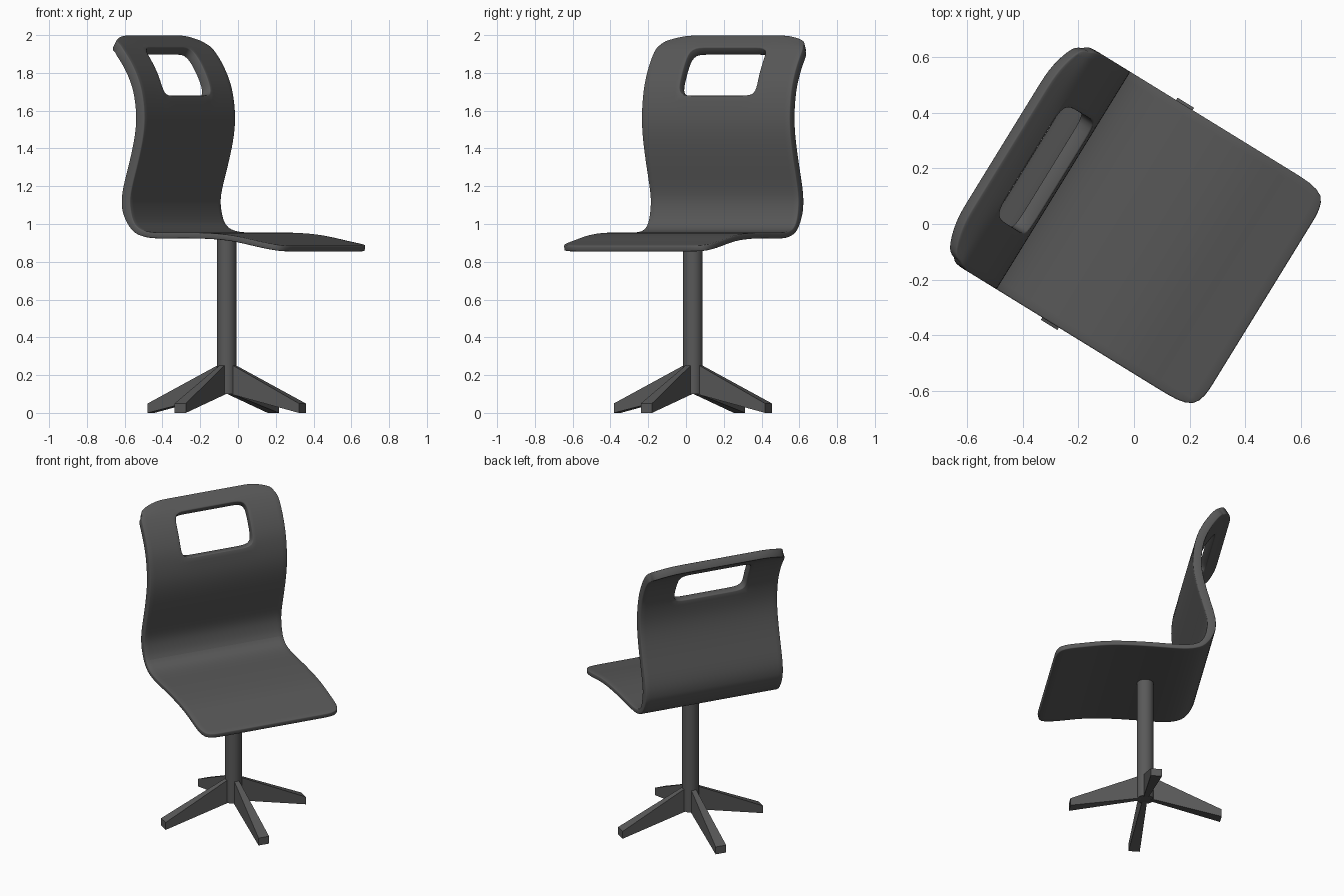
import bpy, bmesh, math
from mathutils import Matrix, Vector

cube = bpy.data.objects.get("Cube")
if cube:
    bpy.data.objects.remove(cube)

TURN = Matrix.Rotation(math.radians(-31.6), 4, 'Z')   # local +x is the chair's forward
POST_X = -0.07

grey = bpy.data.materials.new("dark_grey")
grey.use_nodes = True
grey.diffuse_color = (0.1, 0.1, 0.1, 1)
grey.node_tree.nodes["Principled BSDF"].inputs["Base Color"].default_value = (0.1, 0.1, 0.1, 1)


def finish(name, bm, smooth=True):
    mesh = bpy.data.meshes.new(name)
    bm.to_mesh(mesh)
    bm.free()
    mesh.materials.append(grey)
    obj = bpy.data.objects.new(name, mesh)
    bpy.context.collection.objects.link(obj)
    obj.matrix_world = TURN
    if smooth:
        bpy.ops.object.select_all(action='DESELECT')
        obj.select_set(True)
        bpy.context.view_layer.objects.active = obj
        bpy.ops.object.shade_smooth_by_angle(angle=math.radians(40))
    return obj


# Seat shell: one profile from the front lip to the top of the back
profile = [(.545, .885), (.39, .912), (.25, .943), (.08, .955), (-.1, .956),
           (-.22, .953), (-.315, .962), (-.368, 1.0), (-.387, 1.08), (-.392, 1.15),
           (-.348, 1.29), (-.308, 1.44), (-.294, 1.56), (-.308, 1.68), (-.33, 1.76),
           (-.38, 1.86), (-.44, 1.935), (-.475, 1.965), (-.525, 2.0)]
HOLE_ROWS = range(13, 16)
half = [.46, .33, .24, .14]
columns = [-v for v in half] + [0] + half[::-1]

bm = bmesh.new()
grid = []
for i, (x, z) in enumerate(profile):
    row = [bm.verts.new((x, y, z)) for y in columns]
    grid.append(row)
# Softer upper corners
for row, drop in ((grid[-1], .03), (grid[-2], .015)):
    for v in (row[0], row[-1]):
        v.co += Vector((drop, 0, -drop))
        v.co.y *= .96
# Grid faces, leaving the hand hole open
for i in range(len(profile) - 1):
    for j in range(len(columns) - 1):
        in_hole = i in HOLE_ROWS and abs(columns[j] + columns[j + 1]) / 2 < half[2]
        if not in_hole:
            bm.faces.new((grid[i][j], grid[i][j + 1], grid[i + 1][j + 1], grid[i + 1][j]))
bm.normal_update()
shell = finish("seat_shell", bm)

# The back is thicker than the seat
group = shell.vertex_groups.new(name="thickness")
for v in shell.data.vertices:
    blend = min(max((v.co.z - .96) / .12, 0), 1)
    group.add([v.index], .58 + .42 * blend, 'REPLACE')

sub = shell.modifiers.new("Subdivision", 'SUBSURF')
sub.levels = sub.render_levels = 2
solid = shell.modifiers.new("Solidify", 'SOLIDIFY')
solid.thickness = .054
solid.offset = -1
solid.vertex_group = "thickness"
bevel = shell.modifiers.new("Bevel", 'BEVEL')
bevel.width = .01
bevel.segments = 2
bevel.limit_method = 'ANGLE'
bevel.angle_limit = math.radians(50)
# Keep the edge smoothing step last in the stack
for i, m in enumerate(shell.modifiers):
    if m.type == 'NODES':
        shell.modifiers.move(i, len(shell.modifiers) - 1)
        break

# Centre post
bm = bmesh.new()
bmesh.ops.create_cone(bm, cap_ends=True, segments=20, radius1=.052, radius2=.052, depth=.84,
                      matrix=Matrix.Translation((POST_X, 0, .52)))
finish("centre_post", bm)


# Four legs, widening and thinning towards the foot
for k, side in enumerate(("front", "left", "back", "right")):
    bm = bmesh.new()
    rings = []
    for r, w, low, high in ((.03, .015, .1, .26), (.47, .035, 0, .05)):
        rings.append([bm.verts.new((r, y, z)) for y, z in
                      ((-w, low), (w, low), (w, high), (-w, high))])
    hub, foot = rings
    bm.faces.new(hub)
    bm.faces.new(foot[::-1])
    for a in range(4):
        b = (a + 1) % 4
        bm.faces.new((hub[a], hub[b], foot[b], foot[a]))
    bmesh.ops.recalc_face_normals(bm, faces=bm.faces)
    bm.transform(Matrix.Translation((POST_X, 0, 0)) @ Matrix.Rotation(k * math.pi / 2, 4, 'Z'))
    finish(side + "_leg", bm, smooth=False)
